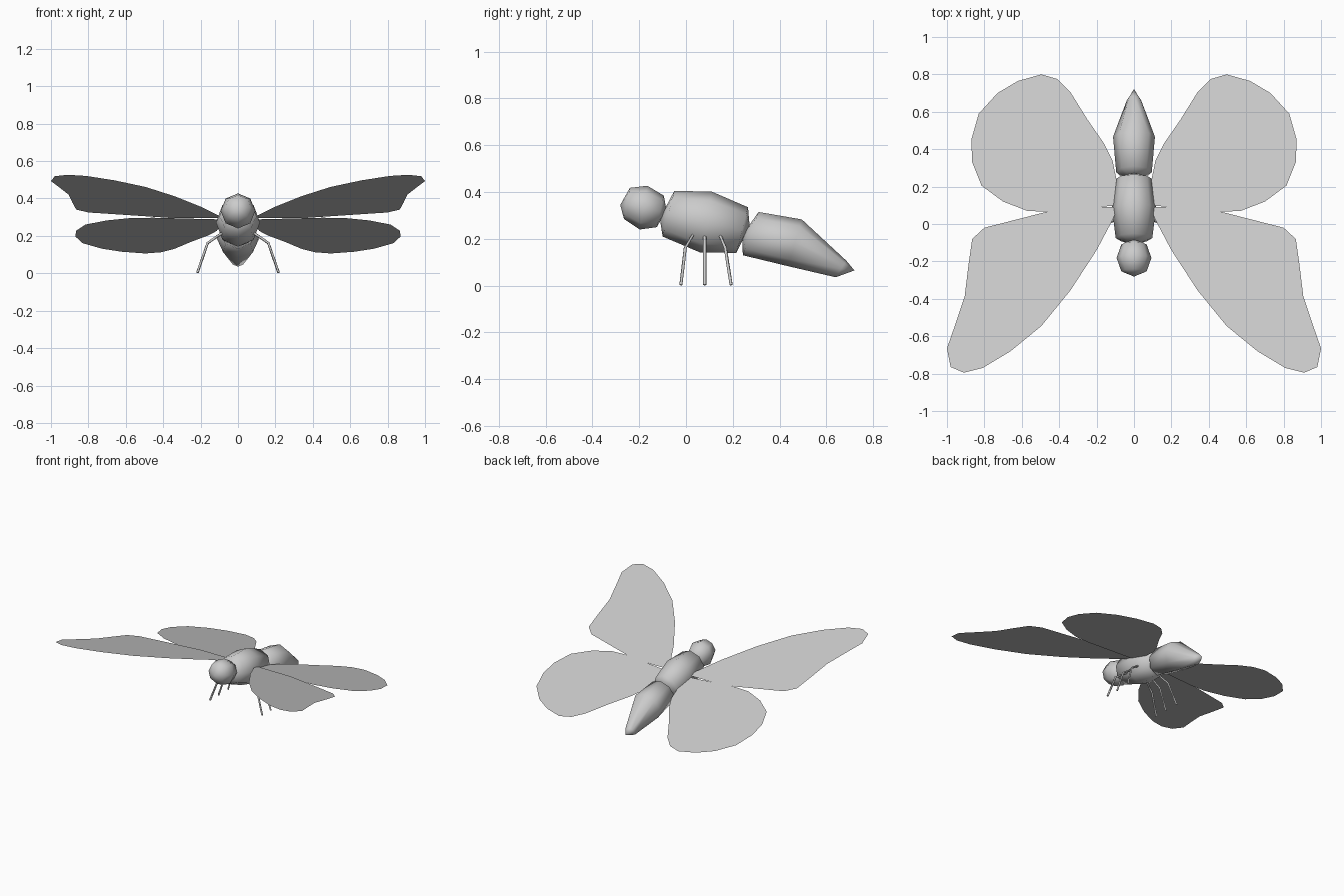
import bpy
from math import cos, sin, pi
from mathutils import Vector

if "Cube" in bpy.data.objects:
    bpy.data.objects.remove(bpy.data.objects["Cube"])


def make_mesh(name, verts, faces):
    mesh = bpy.data.meshes.new(name)
    mesh.from_pydata(verts, [], faces)
    obj = bpy.data.objects.new(name, mesh)
    bpy.context.collection.objects.link(obj)
    return obj


def body_part(name, front, rings, back, sides=8):
    """Closed loft along y; each ring is (top y, top z, bottom y, bottom z, half width)."""
    verts = [(0, *front)]
    for ty, tz, by, bz, w in rings:
        centre = Vector((0, (ty + by) / 2, (tz + bz) / 2))
        up = Vector((0, (ty - by) / 2, (tz - bz) / 2))
        for i in range(sides):
            a = 2 * pi * i / sides
            verts.append(centre + up * cos(a) + Vector((w * sin(a), 0, 0)))
    verts.append((0, *back))
    last, faces = len(verts) - 1, []
    base = last - sides
    for i in range(sides):
        j = (i + 1) % sides
        faces.append((0, 1 + j, 1 + i))
        faces.append((last, base + i, base + j))
        for r in range(len(rings) - 1):
            o = 1 + r * sides
            faces.append((o + i, o + j, o + sides + j, o + sides + i))
    obj = make_mesh(name, verts, [f[::-1] for f in faces])
    # make sure the normals point outward
    import bmesh
    bm = bmesh.new()
    bm.from_mesh(obj.data)
    bmesh.ops.recalc_face_normals(bm, faces=bm.faces)
    bm.to_mesh(obj.data)
    bm.free()
    obj.data.polygons.foreach_set("use_smooth", [True] * len(obj.data.polygons))
    return obj


def wing(name, outline, height):
    """Flat sheet lying in a plane that slopes down towards the tail."""
    for side, label in ((1, "left"), (-1, "right")):
        pts = [(side * x, y, height - 0.26 * y) for x, y in outline]
        obj = make_mesh(f"{label}_{name}", pts, [tuple(range(len(pts)))])
        if obj.data.polygons[0].normal.z < 0:
            obj.data.flip_normals()


def leg(name, points, radius=0.007):
    """Thin four-sided bent tube."""
    curve = bpy.data.curves.new(name, 'CURVE')
    curve.dimensions = '3D'
    curve.bevel_depth = radius
    curve.bevel_resolution = 0
    curve.use_fill_caps = True
    spline = curve.splines.new('POLY')
    spline.points.add(len(points) - 1)
    for p, co in zip(spline.points, points):
        p.co = (*co, 1)
    bpy.context.collection.objects.link(bpy.data.objects.new(name, curve))


# Head, thorax and abdomen
body_part("head", (-0.281, 0.345), [
    (-0.24, 0.418, -0.265, 0.285, 0.068),
    (-0.165, 0.427, -0.198, 0.24, 0.093),
    (-0.095, 0.385, -0.125, 0.25, 0.068)], (-0.083, 0.322))
body_part("thorax", (-0.112, 0.288), [
    (-0.05, 0.405, -0.10, 0.21, 0.098),
    (0.11, 0.402, 0.06, 0.142, 0.118),
    (0.265, 0.335, 0.215, 0.14, 0.098)], (0.272, 0.255))
body_part("abdomen", (0.24, 0.215), [
    (0.31, 0.315, 0.243, 0.13, 0.095),
    (0.495, 0.283, 0.437, 0.083, 0.112),
    (0.685, 0.107, 0.64, 0.036, 0.038)], (0.72, 0.065))

# Wings
wing("front_wing", [
    (0.09, 0.09), (0.37, 0.09), (0.8, -0.02), (0.865, -0.08), (0.885, -0.22),
    (0.905, -0.385), (0.96, -0.55), (1.0, -0.665), (0.98, -0.765),
    (0.91, -0.795), (0.81, -0.77), (0.66, -0.68), (0.495, -0.545),
    (0.34, -0.355), (0.2, -0.14), (0.11, 0.03)], 0.32)
wing("hind_wing", [
    (0.09, 0.10), (0.3, 0.08), (0.45, 0.065), (0.57, 0.07), (0.7, 0.12),
    (0.815, 0.205), (0.865, 0.33), (0.87, 0.45), (0.83, 0.59), (0.73, 0.70),
    (0.62, 0.765), (0.495, 0.80), (0.41, 0.775), (0.34, 0.705), (0.25, 0.56),
    (0.16, 0.43), (0.115, 0.34), (0.09, 0.22)], 0.314)

# Legs: hip, knee and foot y for each pair
for label, ys in (("front", (0.03, -0.003, -0.022)),
                  ("middle", (0.08, 0.08, 0.08)),
                  ("rear", (0.145, 0.168, 0.193))):
    for side, s in (("left", 1), ("right", -1)):
        leg(f"{side}_{label}_leg", [
            (s * 0.08, ys[0], 0.218),
            (s * 0.162, ys[1], 0.162),
            (s * 0.217, ys[2], 0.003)])
